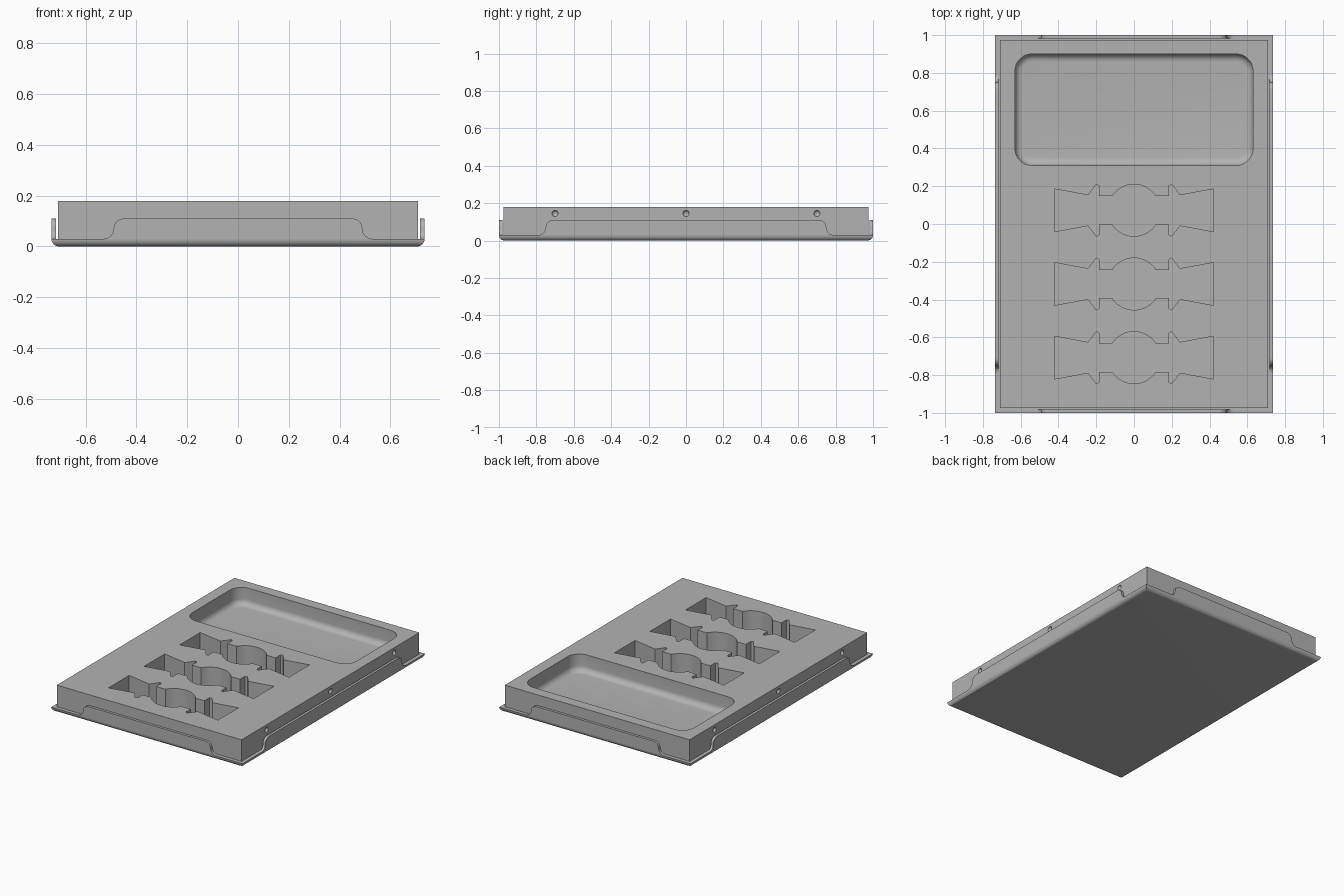
import bpy, bmesh, math
from mathutils import Matrix

cube = bpy.data.objects.get("Cube")
if cube:
    bpy.data.objects.remove(cube, do_unlink=True)

grey = bpy.data.materials.new("plain grey")
grey.use_nodes = True
colour = (0.45, 0.45, 0.45, 1)
grey.diffuse_color = colour
grey.node_tree.nodes["Principled BSDF"].inputs["Base Color"].default_value = colour


def finish(name, bm):
    bmesh.ops.recalc_face_normals(bm, faces=bm.faces)
    mesh = bpy.data.meshes.new(name)
    bm.to_mesh(mesh)
    bm.free()
    mesh.materials.append(grey)
    obj = bpy.data.objects.new(name, mesh)
    bpy.context.collection.objects.link(obj)
    return obj


def loft(name, rings):
    """Skin a stack of equal point rings and cap both ends."""
    bm = bmesh.new()
    loops = [[bm.verts.new(p) for p in ring] for ring in rings]
    for low, high in zip(loops, loops[1:]):
        for i in range(len(low)):
            j = (i + 1) % len(low)
            bm.faces.new((low[i], low[j], high[j], high[i]))
    bm.faces.new(loops[0])
    bm.faces.new(loops[-1])
    return finish(name, bm)


def arc(cx, cy, r, start, end, steps=10):
    angles = [math.radians(start + (end - start) * i / steps) for i in range(steps + 1)]
    return [(cx + r * math.cos(a), cy + r * math.sin(a)) for a in angles]


def rectangle(hx, hy, z, r=0, cy=0):
    if r == 0:
        return [(sx * hx, cy + sy * hy, z) for sx, sy in ((1, 1), (-1, 1), (-1, -1), (1, -1))]
    points = []
    for k, (sx, sy) in enumerate(((1, 1), (-1, 1), (-1, -1), (1, -1))):
        points += arc(sx * (hx - r), cy + sy * (hy - r), r, 90 * k, 90 * k + 90, 8)
    return [(x, y, z) for x, y in points]


def smooth(obj):
    bpy.ops.object.select_all(action="DESELECT")
    obj.select_set(True)
    bpy.context.view_layer.objects.active = obj
    bpy.ops.object.shade_smooth_by_angle(angle=math.radians(30))


HX, HY, LIP, TOP = 0.735, 1.0, 0.03, 0.18

# Shallow tray base with rounded lower edges
rings = []
for i in range(9):
    a = math.radians(90 * i / 8)
    d = LIP * (1 - math.sin(a))
    rings.append(rectangle(HX - d, HY - d, LIP * (1 - math.cos(a))))
smooth(loft("tray_base", rings))


# Raised flaps with S-shaped ends, one per side
def flap(name, half, reach, angle):
    r = 0.04
    right = arc(half + r, LIP + r, r, 270, 180) + arc(half - r, LIP + r, r, 0, 90)[1:]
    outline = right + [(-u, z) for u, z in reversed(right)]
    turn = Matrix.Rotation(math.radians(angle), 3, "Z")
    rings = [[(turn @ Matrix.Translation((u, -d, z)).translation) for u, z in outline]
             for d in (reach, reach - 0.018)]
    smooth(loft(name, rings))


flap("front_flap", 0.49, HY, 0)
flap("left_flap", 0.75, HX, 90)
flap("back_flap", 0.49, HY, 180)
flap("right_flap", 0.75, HX, 270)

# Insert block that carries all the recesses
BX, BY = 0.71, 0.975
block = loft("insert_block", [rectangle(BX, BY, LIP), rectangle(BX, BY, TOP)])
cutters = []

# Large rounded pocket with a filleted floor
floor, fillet = 0.06, 0.04
rings = []
for i in range(7):
    a = math.radians(90 * i / 6)
    d = fillet * (1 - math.sin(a))
    rings.append(rectangle(0.63 - d, 0.295 - d, floor + fillet * (1 - math.cos(a)), 0.09 - d, 0.605))
rings.append(rectangle(0.63, 0.295, TOP + 0.05, 0.09, 0.605))
cutters.append(loft("pocket_cutter", rings))

# Three shaped slots: flared ends, pointed notches and a round middle
lift = 0.075
side = math.degrees(math.asin(lift / 0.1375))
quarter = arc(0, 0, 0.1375, 90, side, 12)
quarter += [(0.185, lift), (0.185, 0.13), (0.2, 0.137), (0.243, 0.08), (0.42, 0.113)]
upper = quarter + [(x, -y) for x, y in reversed(quarter)]
outline = upper + [(-x, y) for x, y in reversed(upper)][1:-1]
for k in range(3):
    cy = 0.0725 - 0.39 * k
    cutters.append(loft("slot_cutter", [[(x, cy + y, z) for x, y in outline]
                                        for z in (0.0, TOP + 0.05)]))

# Round dimples along both long sides
for sx in (-1, 1):
    for y in (-0.7, 0, 0.7):
        bm = bmesh.new()
        bmesh.ops.create_uvsphere(bm, u_segments=16, v_segments=10, radius=0.017,
                                  matrix=Matrix.Translation((sx * BX, y, 0.145)))
        cutters.append(finish("dimple_cutter", bm))

# Cut the recesses and remove the cutters
bpy.context.view_layer.objects.active = block
for cutter in cutters:
    cutter.hide_render = True
    cut = block.modifiers.new("cut", "BOOLEAN")
    cut.operation = "DIFFERENCE"
    cut.solver = "EXACT"
    cut.object = cutter
    bpy.ops.object.modifier_apply(modifier=cut.name)
    bpy.data.objects.remove(cutter, do_unlink=True)
smooth(block)
